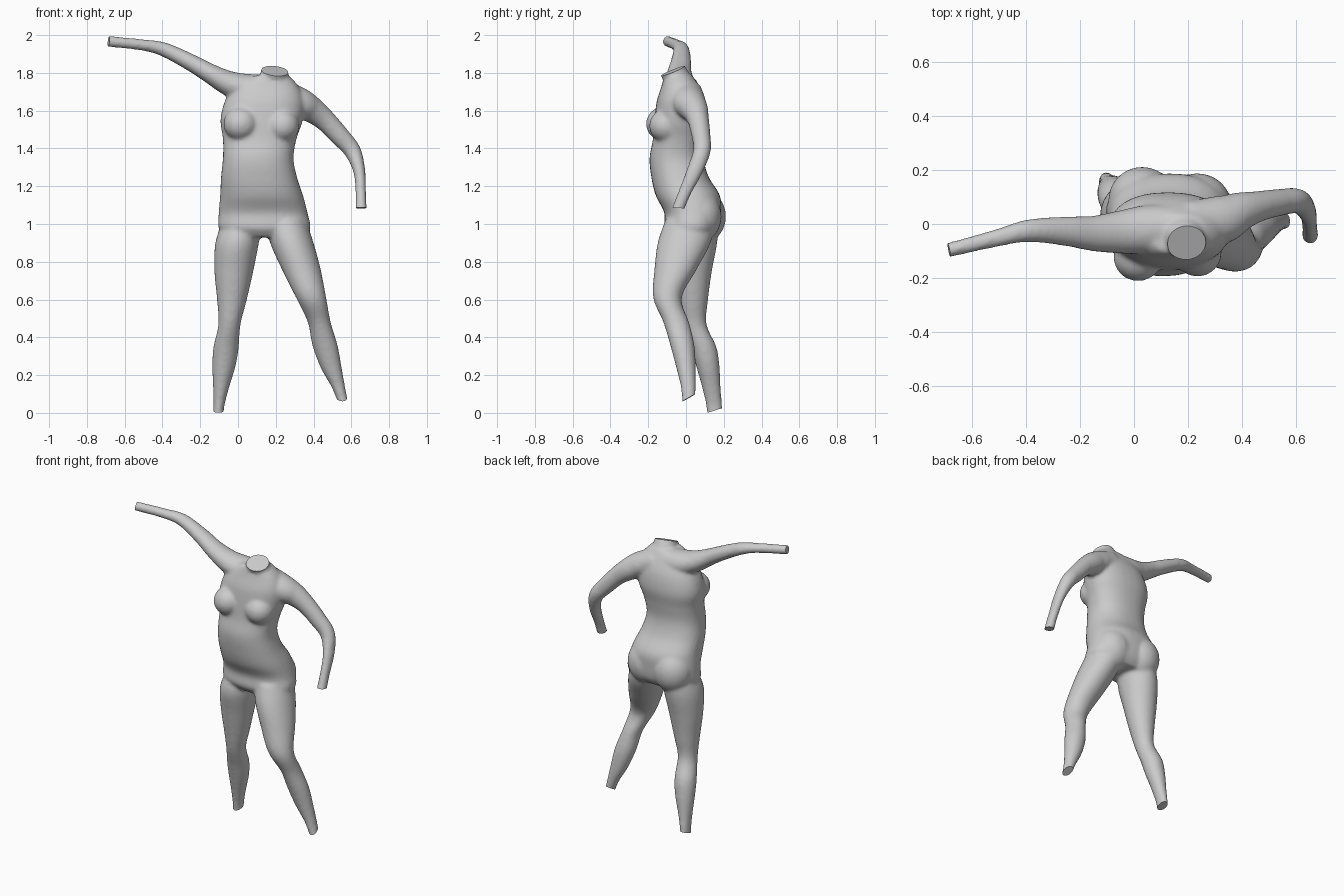
import bpy, bmesh, math
from mathutils import Vector, Matrix

SEG, SUB = 32, 6
bm = bmesh.new()


def spline(pts):
    """Catmull-Rom through rows of numbers."""
    out = []
    for i in range(len(pts) - 1):
        p = [pts[max(0, min(len(pts) - 1, i + k))] for k in (-1, 0, 1, 2)]
        for s in range(SUB):
            t = s / SUB
            out.append([0.5 * (2 * b + (c - a) * t + (2 * a - 5 * b + 4 * c - d) * t * t
                               + (3 * b - a - 3 * c + d) * t ** 3) for a, b, c, d in zip(*p)])
    return out + [list(pts[-1])]


def loft(pts, level=True, power=2.0):
    """Rows are x, y, z, radius a, radius b; level rings lie flat, others face the path."""
    rows = spline(pts)
    rings = []
    for i, r in enumerate(rows):
        c = Vector(r[:3])
        u, v = Vector((1, 0, 0)), Vector((0, 1, 0))
        if not level:
            t = (Vector(rows[min(i + 1, len(rows) - 1)][:3]) - Vector(rows[max(i - 1, 0)][:3])).normalized()
            u = (v - t * v.dot(t)).normalized()
            v = t.cross(u)
        ring = []
        for k in range(SEG):
            a = 2 * math.pi * k / SEG
            ca, sa = math.cos(a), math.sin(a)
            ring.append(bm.verts.new(c + u * r[3] * math.copysign(abs(ca) ** (2 / power), ca)
                                     + v * r[4] * math.copysign(abs(sa) ** (2 / power), sa)))
        rings.append(ring)
    for a, b in zip(rings, rings[1:]):
        for k in range(SEG):
            n = (k + 1) % SEG
            bm.faces.new((a[k], a[n], b[n], b[k]))
    bm.faces.new(rings[0][::-1])
    bm.faces.new(rings[-1])


def ball(c, r):
    bmesh.ops.create_uvsphere(bm, u_segments=24, v_segments=16, radius=1,
                              matrix=Matrix.Translation(c) @ Matrix.Diagonal((*r, 1)))


# Torso, hips to shoulders
loft([(.14, .03, .93, .20, .11), (.14, .03, .98, .243, .145), (.133, .035, 1.06, .235, .15),
      (.125, .01, 1.15, .22, .17), (.111, -.032, 1.25, .201, .152), (.107, -.05, 1.35, .187, .143),
      (.115, -.037, 1.45, .195, .138), (.125, -.025, 1.55, .218, .142), (.14, -.025, 1.65, .21, .13),
      (.15, -.03, 1.73, .17, .1), (.17, -.04, 1.785, .10, .075)], power=2.3)
# Neck
loft([(.18, -.01, 1.68, .08, .09), (.187, -.04, 1.76, .07, .075), (.195, -.07, 1.81, .068, .072),
      (.20, -.095, 1.87, .067, .07)], level=False)
# Breasts and buttocks
ball((.015, -.12, 1.53), (.092, .092, .09))
ball((.235, -.105, 1.52), (.09, .09, .088))
ball((.03, .09, 1.04), (.125, .122, .14))
ball((.235, .07, 1.04), (.125, .118, .14))
# Legs, hip to ankle
loft([(.02, .05, 1.02, .10, .12), (-.005, .03, .9, .115, .135), (-.022, .03, .75, .103, .107),
      (-.032, .035, .6, .079, .082), (-.045, .045, .47, .059, .064), (-.063, .092, .35, .067, .069),
      (-.074, .115, .25, .062, .062), (-.09, .135, .13, .042, .049), (-.102, .15, .03, .029, .042),
      (-.106, .155, -.05, .029, .042)])
loft([(.25, .02, 1.02, .11, .13), (.285, -.01, .9, .115, .14), (.335, -.055, .76, .103, .112),
      (.387, -.098, .61, .08, .076), (.43, -.052, .48, .061, .068), (.46, -.02, .36, .067, .064),
      (.493, 0, .24, .056, .052), (.53, .012, .14, .037, .04), (.552, .015, .07, .029, .036),
      (.575, .02, 0, .028, .036)])
# Raised arm, wrist to shoulder
loft([(-.74, -.11, 1.968, .027, .029), (-.68, -.095, 1.966, .027, .029), (-.5, -.05, 1.947, .033, .03),
      (-.39, -.025, 1.923, .042, .038), (-.25, -.027, 1.855, .055, .045), (-.15, -.035, 1.798, .066, .052),
      (-.05, -.03, 1.745, .08, .066), (.05, -.02, 1.715, .09, .08), (.15, -.01, 1.71, .08, .08)], level=False)
# Lowered arm, shoulder to wrist
loft([(.2, 0, 1.70, .085, .075), (.32, .015, 1.645, .09, .08), (.39, .045, 1.605, .073, .07),
      (.46, .065, 1.55, .057, .058), (.54, .08, 1.465, .05, .052), (.607, .084, 1.385, .046, .045),
      (.642, .045, 1.28, .042, .032), (.65, -.005, 1.17, .034, .028), (.652, -.04, 1.085, .032, .03),
      (.652, -.06, 1.03, .032, .03)], level=False)

bmesh.ops.recalc_face_normals(bm, faces=bm.faces)
mesh = bpy.data.meshes.new("body")
bm.to_mesh(mesh)
bm.free()
body = bpy.data.objects.new("body", mesh)
bpy.context.collection.objects.link(body)

# Fuse the parts into one skin
rm = body.modifiers.new("fuse", 'REMESH')
rm.mode, rm.voxel_size = 'VOXEL', 0.011
sm = body.modifiers.new("soften", 'SMOOTH')
sm.factor, sm.iterations = 0.5, 6
skin = bpy.data.meshes.new_from_object(body.evaluated_get(bpy.context.evaluated_depsgraph_get()))
body.modifiers.clear()
body.data = skin

# Flat cuts at neck, wrists and ankles
bm = bmesh.new()
bm.from_mesh(skin)
for co, no in [((.195, -.07, 1.81), (.1, -.38, .92)), ((-.685, -.095, 1.965), (-1, -.2, .1)),
               ((.652, -.04, 1.085), (0, -.1, -1)), ((.552, .015, .08), (.05, .5, -.86)),
               ((-.103, .15, .012), (0, .3, -.95))]:
    co = Vector(co)
    verts = [v for v in bm.verts if (v.co - co).length < .15]
    near = set(verts)
    faces = [f for f in bm.faces if all(v in near for v in f.verts)]
    edges = list({e for f in faces for e in f.edges})
    cut = bmesh.ops.bisect_plane(bm, geom=verts + edges + faces, plane_co=co,
                                 plane_no=Vector(no).normalized(), clear_outer=True)
    rim = [e for e in cut["geom_cut"] if isinstance(e, bmesh.types.BMEdge)]
    bmesh.ops.edgeloop_fill(bm, edges=rim)
bmesh.ops.recalc_face_normals(bm, faces=bm.faces)
bm.to_mesh(skin)
bm.free()

bpy.context.view_layer.objects.active = body
body.select_set(True)
bpy.ops.object.shade_smooth_by_angle(angle=math.radians(40))
